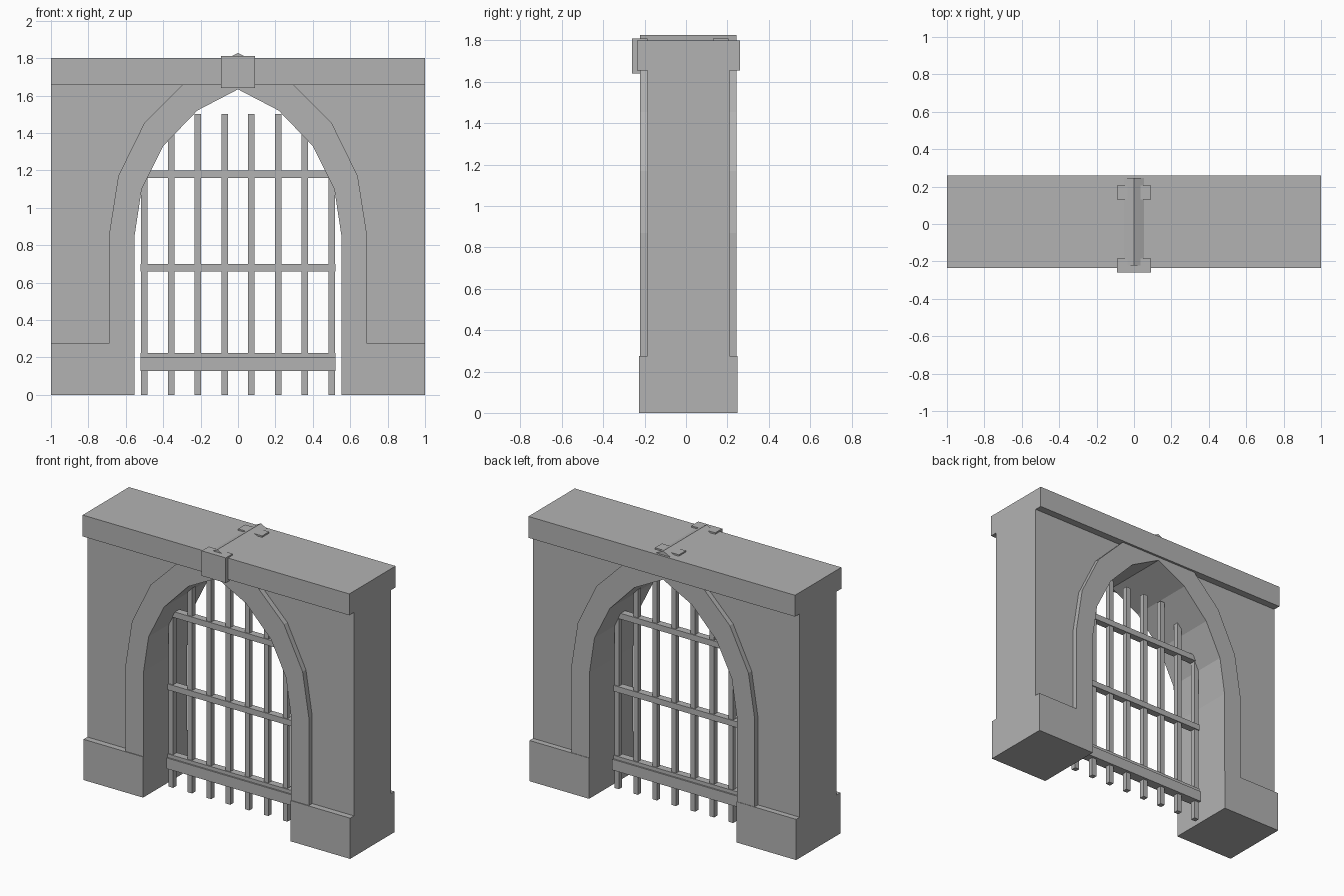
import bpy
import bmesh

cube = bpy.data.objects.get("Cube")
if cube:
    bpy.data.objects.remove(cube, do_unlink=True)

stone = bpy.data.materials.new("plain grey")
stone.use_nodes = True
GREY = (0.45, 0.45, 0.45, 1)
stone.diffuse_color = GREY
stone.node_tree.nodes["Principled BSDF"].inputs["Base Color"].default_value = GREY


def extrude(name, outline, y0, y1):
    """Solid made from an x-z outline, pulled from y0 to y1."""
    bm = bmesh.new()
    face = bm.faces.new([bm.verts.new((x, y0, z)) for x, z in outline])
    new = bmesh.ops.extrude_face_region(bm, geom=[face])["geom"]
    moved = [v for v in new if isinstance(v, bmesh.types.BMVert)]
    bmesh.ops.translate(bm, verts=moved, vec=(0, y1 - y0, 0))
    bmesh.ops.recalc_face_normals(bm, faces=bm.faces)
    mesh = bpy.data.meshes.new(name)
    bm.to_mesh(mesh)
    bm.free()
    mesh.materials.append(stone)
    obj = bpy.data.objects.new(name, mesh)
    bpy.context.collection.objects.link(obj)
    return obj


def box(name, x0, x1, y0, y1, z0, z1):
    return extrude(name, [(x0, z0), (x1, z0), (x1, z1), (x0, z1)], y0, y1)


def mirrored(half):
    """Right-hand curve up to the apex, then back down on the other side."""
    return half + [(-x, z) for x, z in reversed(half[:-1])]


# Pointed arch curves, from the foot to the apex
inner = [(0.553, 0.27), (0.553, 0.85), (0.515, 1.1), (0.4, 1.33), (0.217, 1.52), (0, 1.633)]
outer = [(0.687, 0.27), (0.687, 0.87), (0.64, 1.17), (0.5, 1.455), (0.26, 1.695), (0, 1.827)]
middle = [((a + c) / 2, (b + d) / 2) for (a, b), (c, d) in zip(inner, outer)]

# Wall with an opening hidden inside the arch surround
opening = mirrored(middle)
extrude("wall", [(1, 0.1), (1, 1.78), (-1, 1.78), (-1, 0.1), (opening[-1][0], 0.1)]
        + opening[::-1] + [(opening[0][0], 0.1)], -0.186, 0.21)

# Arch surround, running through the full depth
extrude("arch_surround", mirrored(outer) + mirrored(inner)[::-1], -0.222, 0.245)

# Plinths and top beam
box("left_plinth", 0.553, 1, -0.227, 0.248, 0, 0.276)
box("right_plinth", -1, -0.553, -0.227, 0.248, 0, 0.276)
box("top_beam", -1, 1, -0.236, 0.26, 1.655, 1.8)

# Keystones, the rear one mostly sunk in the beam
box("front_keystone", -0.09, 0.09, -0.26, -0.185, 1.64, 1.81)
box("rear_keystone", -0.09, 0.09, 0.13, 0.205, 1.66, 1.81)

# Gate grille
for i in range(8):
    x = (i - 3.5) * 0.143
    box(f"gate_bar_{i + 1}", x - 0.017, x + 0.017, -0.005, 0.029, 0, 1.5)
for name, z in (("lower", 0.204), ("middle", 0.678), ("upper", 1.18)):
    box(f"{name}_gate_rail", -0.52, 0.52, -0.012, 0.036, z - 0.02, z + 0.02)
box("gate_bottom_beam", -0.522, 0.522, -0.022, 0.046, 0.127, 0.2)
